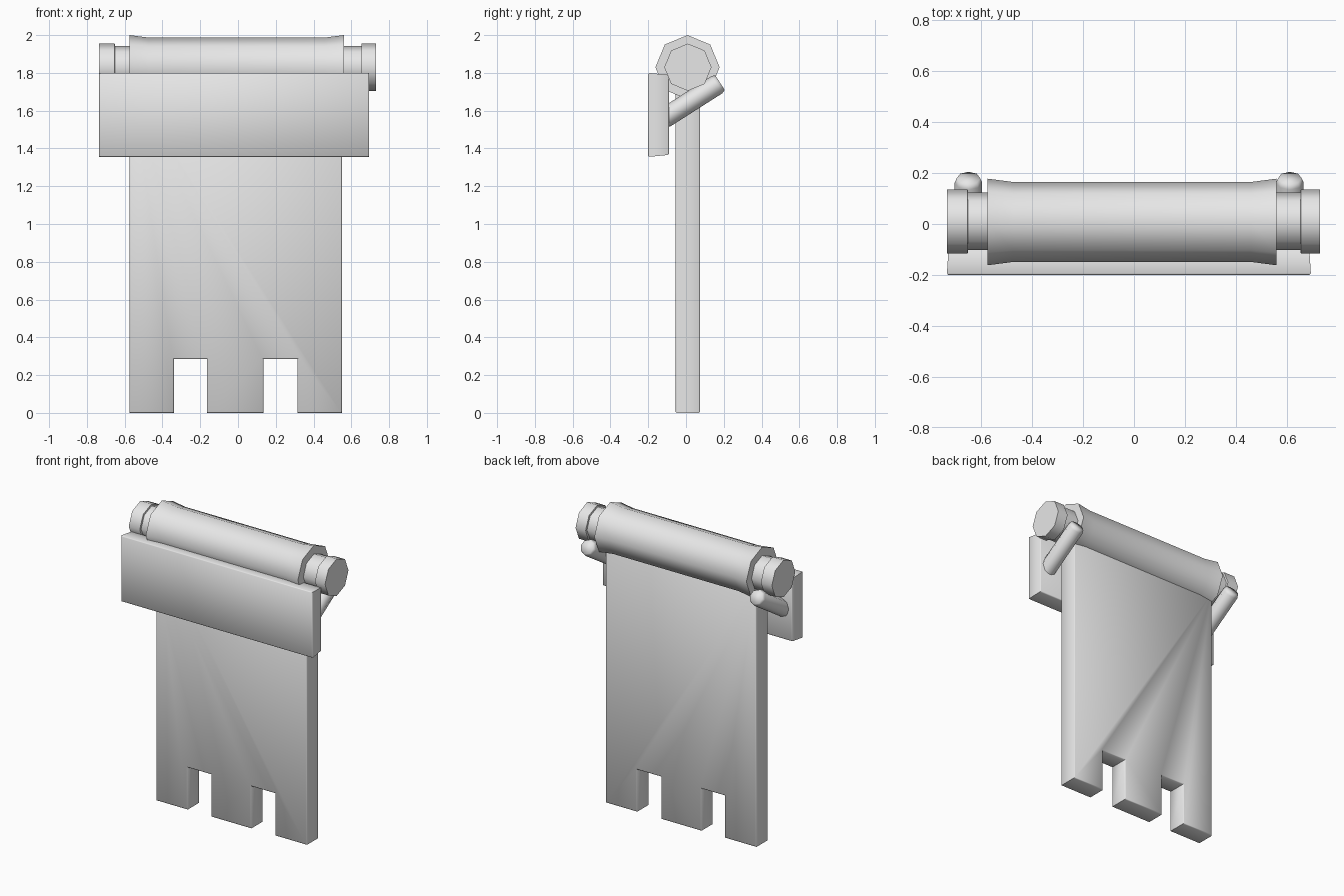
import bpy, bmesh, math
from mathutils import Vector, Matrix

cube = bpy.data.objects.get("Cube")
if cube:
    bpy.data.objects.remove(cube, do_unlink=True)

grey = bpy.data.materials.new("plain grey")
grey.use_nodes = True
COLOUR = (0.8, 0.8, 0.8, 1)
grey.diffuse_color = COLOUR
grey.node_tree.nodes["Principled BSDF"].inputs["Base Color"].default_value = COLOUR


def finish(name, bm, angle):
    bmesh.ops.recalc_face_normals(bm, faces=bm.faces)
    mesh = bpy.data.meshes.new(name)
    bm.to_mesh(mesh)
    bm.free()
    mesh.materials.append(grey)
    obj = bpy.data.objects.new(name, mesh)
    bpy.context.collection.objects.link(obj)
    bpy.ops.object.select_all(action='DESELECT')
    obj.select_set(True)
    bpy.context.view_layer.objects.active = obj
    bpy.ops.object.shade_smooth_by_angle(angle=math.radians(angle))
    return obj


def turned(name, profile, start, axis, up, angle=50, sides=8):
    """Sweep (distance, radius) pairs along an axis as an eight-sided bar."""
    bm = bmesh.new()
    axis, up, start = Vector(axis).normalized(), Vector(up).normalized(), Vector(start)
    side = axis.cross(up)
    rings = []
    for dist, rad in profile:
        ring = []
        for i in range(sides):
            a = 2 * math.pi * i / sides
            ring.append(bm.verts.new(start + axis * dist
                                     + (up * math.cos(a) + side * math.sin(a)) * rad))
        rings.append(ring)
    for r0, r1 in zip(rings, rings[1:]):
        for i in range(sides):
            j = (i + 1) % sides
            bm.faces.new((r0[i], r0[j], r1[j], r1[i]))
    bm.faces.new(rings[0])
    bm.faces.new(rings[-1])
    return finish(name, bm, angle)


def slab(name, outline, y0, y1, bevel, back_scale=1.0):
    """Extrude a front outline of (x, z) points from y0 to y1 with softened rims."""
    bm = bmesh.new()
    face = bm.faces.new([bm.verts.new((x, y0, z)) for x, z in outline])
    ext = bmesh.ops.extrude_face_region(bm, geom=[face], use_keep_orig=True)
    back = [v for v in ext["geom"] if isinstance(v, bmesh.types.BMVert)]
    bmesh.ops.translate(bm, verts=back, vec=(0, y1 - y0, 0))
    if back_scale != 1.0:
        mid = sum((v.co for v in back), Vector()) / len(back)
        bmesh.ops.scale(bm, verts=back, vec=(back_scale, 1, back_scale * 0.96),
                        space=Matrix.Translation(-mid))
    bmesh.ops.recalc_face_normals(bm, faces=bm.faces)
    rims = [e for e in bm.edges
            if abs(e.verts[0].co.y - e.verts[1].co.y) < 1e-5]
    bmesh.ops.bevel(bm, geom=rims, offset=bevel, segments=1, affect='EDGES')
    return finish(name, bm, 50)


# Hanging cloth with two square notches along the hem
slab("cloth", [(-0.575, 0), (-0.34, 0), (-0.34, 0.285), (-0.165, 0.285),
               (-0.165, 0), (0.135, 0), (0.135, 0.285), (0.315, 0.285),
               (0.315, 0), (0.55, 0), (0.55, 1.75), (-0.575, 1.75)],
     -0.055, 0.075, 0.006)

# Plain board in front of the roll
slab("front_board", [(-0.735, 1.355), (0.695, 1.355), (0.695, 1.80), (-0.735, 1.80)],
     -0.20, -0.09, 0.006, 0.99)

# Rolled cloth, flared at both ends
turned("cloth_roll", [(0, 0.17), (0.10, 0.157), (1.035, 0.157), (1.135, 0.17)],
       (-0.575, 0.008, 1.83), (1, 0, 0), (0, 0, 1))

# Rod with wider end caps
turned("rod", [(0, 0.125), (0.082, 0.125), (0.084, 0.113),
               (1.388, 0.113), (1.39, 0.125), (1.465, 0.125)],
       (-0.735, 0.01, 1.83), (1, 0, 0), (0, 0, 1))

# Slanted arms joining the rod to the board
for name, x in (("right_arm", -0.65), ("left_arm", 0.612)):
    turned(name, [(0, 0.054), (0.33, 0.054), (0.35, 0.046)],
           (x, -0.115, 1.56), (0, 0.29, 0.185), (0, -0.185, 0.29), 70)
